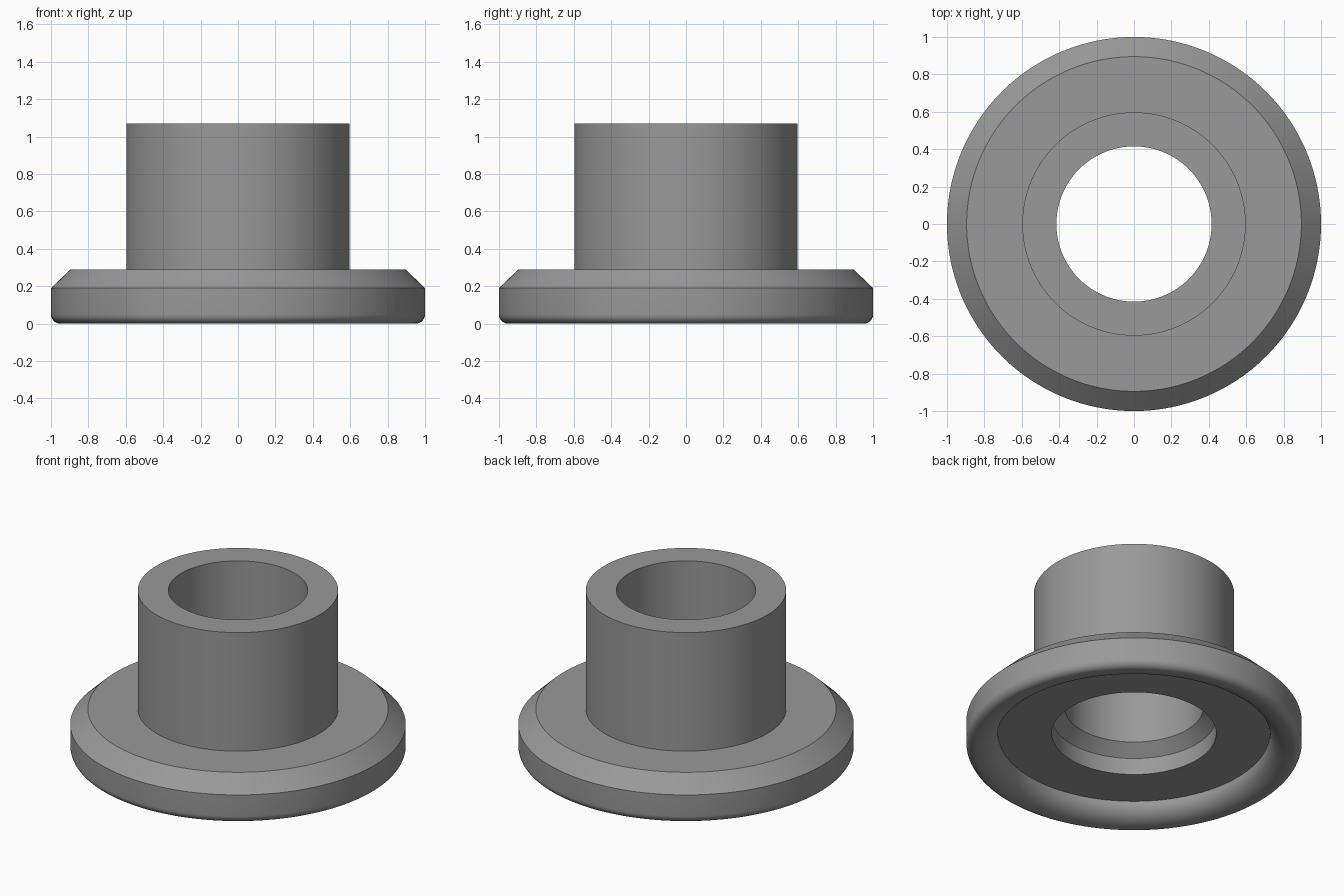
import bpy, bmesh, math

if "Cube" in bpy.data.objects:
    bpy.data.objects.remove(bpy.data.objects["Cube"])

SEGMENTS = 128

def arc(cx, cz, rx, rz, a0, a1, n=10):
    """Points on an elliptical arc in the (radius, height) plane."""
    angles = [math.radians(a0 + (a1 - a0) * i / n) for i in range(n + 1)]
    return [(cx + rx * math.cos(a), cz + rz * math.sin(a)) for a in angles]

# Closed cross-section of the flanged bushing, as (radius, height)
profile = [(0.415, 1.07), (0.415, 0.29), (0.49, 0.22), (0.49, 0.11)]  # bore and counterbore
profile += arc(0.94, 0.11, 0.13, 0.11, 180, 270)                      # rounded inner lip
profile += arc(0.95, 0.05, 0.05, 0.05, 270, 360)                      # rounded outer rim
profile += [(1.0, 0.19), (0.895, 0.29), (0.597, 0.29), (0.597, 1.07)] # bevel, flange, sleeve

# Revolve the cross-section
bm = bmesh.new()
rings = []
for i in range(SEGMENTS):
    t = 2 * math.pi * i / SEGMENTS
    rings.append([bm.verts.new((r * math.cos(t), r * math.sin(t), z)) for r, z in profile])
count = len(profile)
for i in range(SEGMENTS):
    a, b = rings[i], rings[(i + 1) % SEGMENTS]
    for j in range(count):
        k = (j + 1) % count
        bm.faces.new((a[j], b[j], b[k], a[k]))
bmesh.ops.remove_doubles(bm, verts=bm.verts, dist=1e-5)
bmesh.ops.recalc_face_normals(bm, faces=bm.faces)

mesh = bpy.data.meshes.new("flanged_bushing")
bm.to_mesh(mesh)
bm.free()
bushing = bpy.data.objects.new("flanged_bushing", mesh)
bpy.context.collection.objects.link(bushing)

# Plain grey finish
grey = bpy.data.materials.new("grey")
grey.diffuse_color = (0.32, 0.32, 0.32, 1)
grey.use_nodes = True
grey.node_tree.nodes["Principled BSDF"].inputs["Base Color"].default_value = grey.diffuse_color
mesh.materials.append(grey)

# Smooth round surfaces, sharp machined edges
bpy.context.view_layer.objects.active = bushing
bushing.select_set(True)
bpy.ops.object.shade_smooth_by_angle(angle=math.radians(30))
